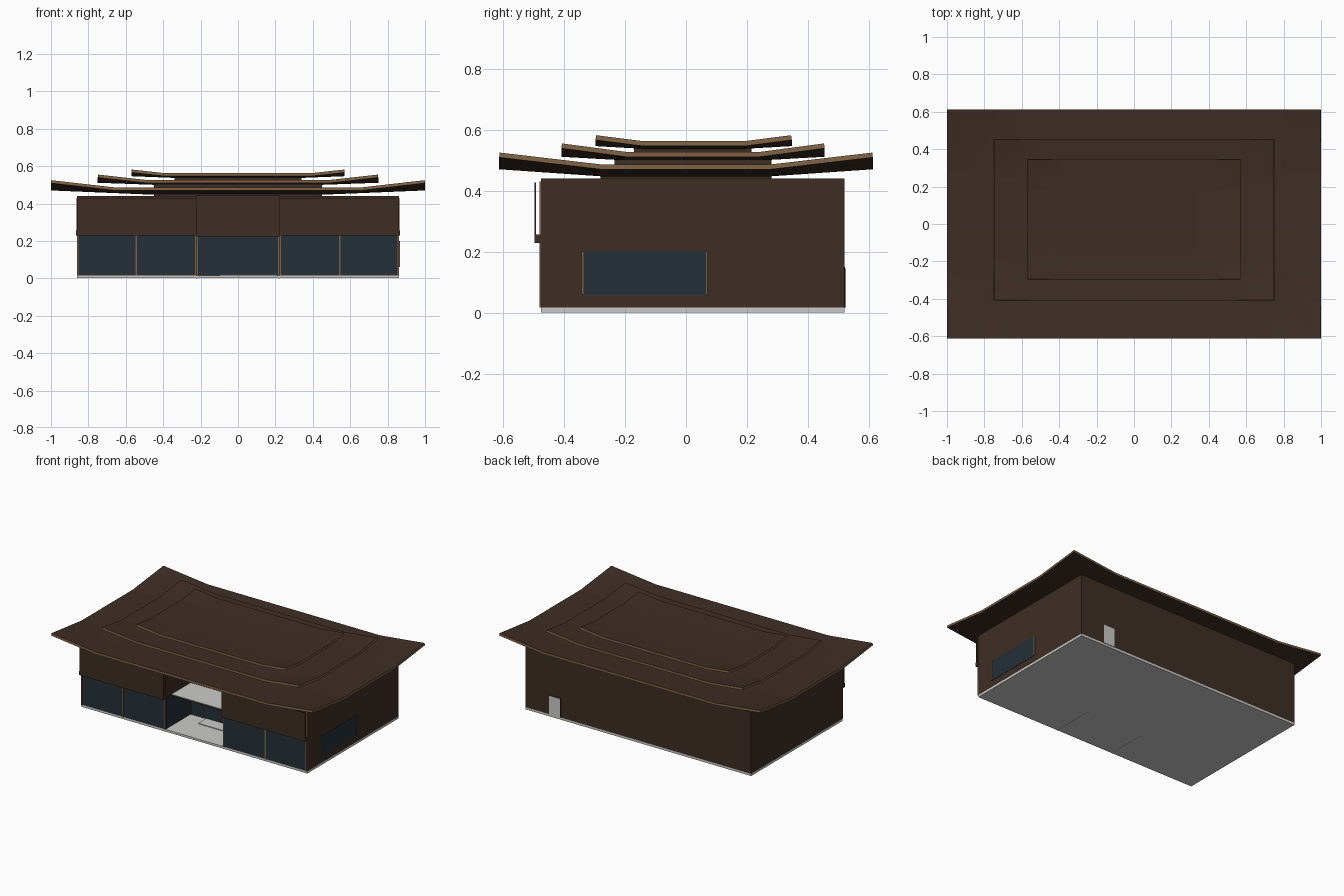
import bpy
import bmesh

cube = bpy.data.objects.get("Cube")
if cube:
    bpy.data.objects.remove(cube, do_unlink=True)


def material(name, rgb):
    m = bpy.data.materials.new(name)
    m.use_nodes = True
    m.diffuse_color = (*rgb, 1)
    m.node_tree.nodes["Principled BSDF"].inputs["Base Color"].default_value = (*rgb, 1)
    return m


BROWN = material("dark brown timber", (0.048, 0.027, 0.018))
TAN = material("tan trim", (0.205, 0.12, 0.055))
GLASS = material("dark blue glass", (0.018, 0.029, 0.04))
PALE = material("pale concrete", (0.6, 0.6, 0.59))


def finish(name, bm, *mats):
    bmesh.ops.recalc_face_normals(bm, faces=bm.faces)
    mesh = bpy.data.meshes.new(name)
    bm.to_mesh(mesh)
    bm.free()
    for m in mats:
        mesh.materials.append(m)
    ob = bpy.data.objects.new(name, mesh)
    bpy.context.collection.objects.link(ob)
    return ob


def box(name, x, y, z, mat):
    """Box from (min, max) pairs on each axis."""
    bm = bmesh.new()
    bmesh.ops.create_cube(bm, size=1)
    for v in bm.verts:
        for i, (a, b) in enumerate((x, y, z)):
            v.co[i] = b if v.co[i] > 0 else a
    return finish(name, bm, mat)


def clamp(t):
    return max(0.0, min(1.0, t))


def stations(half, knots, steps=5):
    """Symmetric grid lines, with finer steps outside the flat middle."""
    marks = sorted(knots) + [half]
    pos = [marks[0]]
    for a, b in zip(marks, marks[1:]):
        pos += [a + (b - a) * i / steps for i in range(1, steps + 1)]
    return [-p for p in reversed(pos)] + pos


def roof(name, hx, hy, cy, flat_x, flat_y, kink_x, z, rise, corner):
    """Thin roof plate with lifted eaves and higher corners."""
    xs = stations(hx, [flat_x, kink_x])
    ys = stations(hy, [flat_y])
    bm = bmesh.new()
    rows = []
    for y in ys:
        row = []
        for x in xs:
            tx = clamp((abs(x) - flat_x) / (hx - flat_x))
            ty = clamp((abs(y) - flat_y) / (hy - flat_y))
            cx = clamp((abs(x) - kink_x) / (hx - kink_x))
            row.append(bm.verts.new((x, y + cy, z + rise * max(tx, ty) + corner * cx * ty)))
        rows.append(row)
    for r, s in zip(rows, rows[1:]):
        for i in range(len(r) - 1):
            bm.faces.new((r[i], r[i + 1], s[i + 1], s[i]))
    ob = finish(name, bm, BROWN, TAN)
    if ob.data.polygons[0].normal.z < 0:
        ob.data.flip_normals()
    mod = ob.modifiers.new("thickness", "SOLIDIFY")
    mod.thickness = 0.016
    mod.offset = 1
    mod.material_offset_rim = 1


W, FRONT, BACK = 0.862, -0.475, 0.52
ENTRY, RECESS = 0.222, -0.2
FLOOR, EAVE, HEAD = 0.016, 0.44, 0.23

# Base slab
box("base_slab", (-W, W), (FRONT, BACK), (0.001, FLOOR), PALE)

# Walls: U-shaped footprint around the recessed entrance
bm = bmesh.new()
plan = [(-W, FRONT), (-ENTRY, FRONT), (-ENTRY, RECESS), (ENTRY, RECESS),
        (ENTRY, FRONT), (W, FRONT), (W, BACK), (-W, BACK)]
face = bm.faces.new([bm.verts.new((x, y, FLOOR)) for x, y in plan])
top = bmesh.ops.extrude_face_region(bm, geom=[face], use_keep_orig=True)
for v in top["geom"]:
    if isinstance(v, bmesh.types.BMVert):
        v.co.z = EAVE
finish("walls", bm, BROWN)

# Front wings, mirrored
for side, s in (("left", 1), ("right", -1)):
    def span(a, b):
        return tuple(sorted((s * a, s * b)))
    box(side + "_shop_glass", span(ENTRY, W), (FRONT - 0.003, FRONT), (0.02, HEAD), GLASS)
    box(side + "_entrance_glass", span(ENTRY - 0.003, ENTRY), (FRONT, RECESS), (0.02, HEAD), GLASS)
    for i, x in enumerate((0.225, 0.545, 0.858)):
        box(f"{side}_post_{i}", span(x - 0.004, x + 0.004), (FRONT - 0.006, FRONT), (FLOOR, HEAD), TAN)
    box(side + "_corner_strip", span(W - 0.006, W + 0.002), (FRONT - 0.006, FRONT), (HEAD, 0.43), TAN)
    box(side + "_sign_ledge", span(ENTRY, W + 0.004), (-0.497, FRONT), (0.228, 0.256), BROWN)
    box(side + "_sign_panel", span(ENTRY, W), (-0.497, -0.492), (0.25, 0.426), BROWN)
    box(side + "_base_joint", span(0.217, 0.224), (FRONT, -0.18), (0, 0.004), PALE)
    box(side + "_inner_post", span(ENTRY - 0.007, ENTRY - 0.003), (RECESS - 0.007, RECESS), (FLOOR, HEAD), TAN)

# Entrance
box("entrance_back_glass", (-ENTRY, ENTRY), (RECESS - 0.003, RECESS), (0.02, HEAD), GLASS)
box("entrance_canopy", (-ENTRY, ENTRY), (-0.41, RECESS), (0.222, 0.232), BROWN)
box("canopy_top", (-ENTRY, ENTRY), (-0.41, RECESS), (0.232, 0.234), PALE)
box("entrance_step", (-0.1, 0.21), (-0.29, RECESS - 0.003), (FLOOR, 0.021), PALE)

# Side window
box("side_window", (W, W + 0.002), (-0.34, 0.068), (0.06, 0.2), GLASS)
for i, y in enumerate((-0.34, 0.068)):
    box(f"side_window_jamb_{i}", (W, W + 0.005), (y - 0.003, y + 0.003), (0.06, 0.2), TAN)

# Back door with frame
box("back_door_frame", (0.592, 0.688), (BACK, BACK + 0.002), (FLOOR, 0.15), BROWN)
box("back_door", (0.598, 0.682), (BACK, BACK + 0.004), (FLOOR, 0.145), PALE)

# Three roof tiers and their necks
box("lower_neck", (-0.45, 0.45), (-0.28, 0.28), (EAVE, 0.45), BROWN)
roof("lower_roof", 1.0, 0.613, 0.0, 0.45, 0.28, 0.66, 0.447, 0.023, 0.039)
box("middle_neck", (-0.45, 0.45), (-0.235, 0.28), (0.46, 0.502), BROWN)
roof("middle_roof", 0.75, 0.432, 0.023, 0.42, 0.22, 0.5, 0.499, 0.012, 0.028)
box("upper_neck", (-0.34, 0.34), (-0.17, 0.215), (0.512, 0.54), BROWN)
roof("upper_roof", 0.57, 0.322, 0.025, 0.34, 0.165, 0.39, 0.537, 0.009, 0.02)
